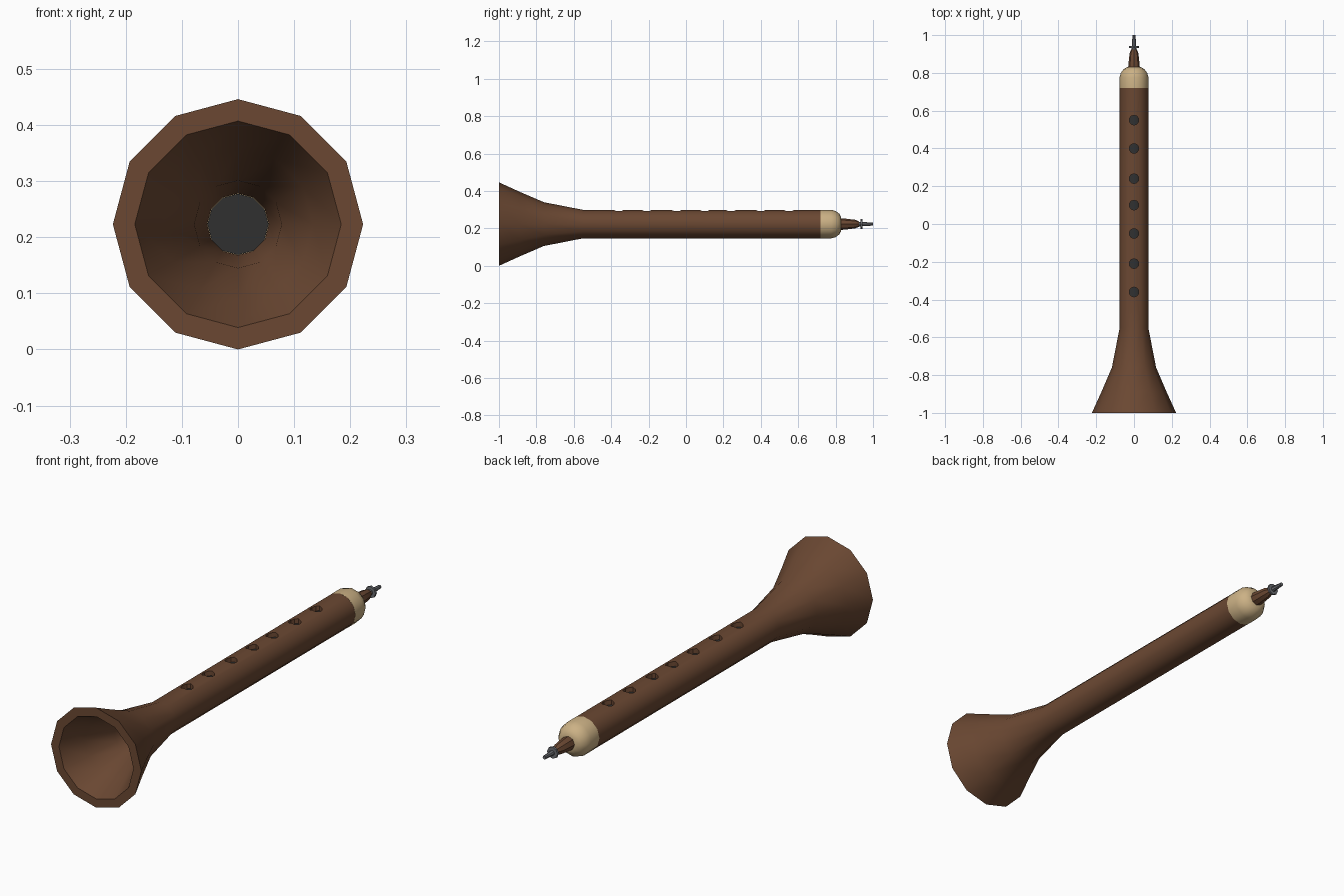
import bpy, bmesh, math

if "Cube" in bpy.data.objects:
    bpy.data.objects.remove(bpy.data.objects["Cube"])

AXIS_Z = 0.223


def material(name, rgb):
    m = bpy.data.materials.new(name)
    m.diffuse_color = (*rgb, 1)
    m.use_nodes = True
    m.node_tree.nodes["Principled BSDF"].inputs["Base Color"].default_value = m.diffuse_color
    return m


WOOD = material("brown wood", (0.145, 0.064, 0.032))
IVORY = material("tan ivory", (0.60, 0.44, 0.235))
DARK = material("dark bore", (0.030, 0.030, 0.030))
METAL = material("grey metal", (0.15, 0.155, 0.17))


def lathe(name, profile, mat, sides=12, closed=False, angle=40):
    """Turn (y, radius) points around the long axis; cap the ends or close into a ring."""
    bm = bmesh.new()
    rings = []
    for y, r in profile:
        ring = []
        for i in range(sides):
            a = 2 * math.pi * i / sides
            ring.append(bm.verts.new((r * math.sin(a), y, AXIS_Z + r * math.cos(a))))
        rings.append(ring)
    pairs = list(zip(rings, rings[1:]))
    if closed:
        pairs.append((rings[-1], rings[0]))
    else:
        bm.faces.new(rings[0])
        bm.faces.new(rings[-1])
    for a, b in pairs:
        for i in range(sides):
            j = (i + 1) % sides
            bm.faces.new((a[i], a[j], b[j], b[i]))
    bmesh.ops.recalc_face_normals(bm, faces=bm.faces)
    me = bpy.data.meshes.new(name)
    bm.to_mesh(me)
    bm.free()
    me.materials.append(mat)
    ob = bpy.data.objects.new(name, me)
    bpy.context.collection.objects.link(ob)
    smooth(ob, angle)
    return ob


def smooth(ob, angle):
    bpy.ops.object.select_all(action='DESELECT')
    ob.select_set(True)
    bpy.context.view_layer.objects.active = ob
    bpy.ops.object.shade_smooth_by_angle(angle=math.radians(angle))


# Hollow wooden body with flared bell
body = lathe("body", [(-1, 0.223), (-0.89, 0.173), (-0.76, 0.117), (-0.55, 0.076), (0.72, 0.076),
                      (0.72, 0.055), (-0.55, 0.055), (-0.76, 0.078), (-0.89, 0.134), (-1, 0.184)],
             WOOD, closed=True)

# Finger holes cut through the top of the wall
bm = bmesh.new()
for y in (0.55, 0.40, 0.24, 0.10, -0.05, -0.21, -0.36):
    new = bmesh.ops.create_cone(bm, cap_ends=True, segments=10, radius1=0.026, radius2=0.026, depth=0.1)
    bmesh.ops.translate(bm, verts=new["verts"], vec=(0, y, AXIS_Z + 0.075))
me = bpy.data.meshes.new("hole_cutter")
bm.to_mesh(me)
bm.free()
me.materials.append(WOOD)
cutter = bpy.data.objects.new("hole_cutter", me)
bpy.context.collection.objects.link(cutter)
mod = body.modifiers.new("holes", 'BOOLEAN')
mod.operation = 'DIFFERENCE'
mod.solver = 'EXACT'
mod.object = cutter
bpy.ops.object.select_all(action='DESELECT')
body.select_set(True)
bpy.context.view_layer.objects.active = body
bpy.ops.object.modifier_apply(modifier=mod.name)
bpy.data.objects.remove(cutter)
smooth(body, 40)

# Dark core seen through the holes and the bell
lathe("bore_core", [(-0.55, 0.0545), (0.71, 0.0545)], DARK)

# Rounded ivory cap
lathe("end_cap", [(0.72, 0.0765), (0.776, 0.0765), (0.80, 0.070), (0.82, 0.055), (0.83, 0.036)],
      IVORY)

# Wooden mouth stem
lathe("mouth_stem", [(0.82, 0.031), (0.845, 0.030), (0.905, 0.023), (0.925, 0.014)], WOOD, sides=8)

# Metal reed pipe with a small lip disc
lathe("reed_pipe", [(0.915, 0.013), (0.95, 0.011), (1.0, 0.008)], METAL, sides=8)
lathe("lip_disc", [(0.933, 0.026), (0.943, 0.026)], METAL, sides=8)
